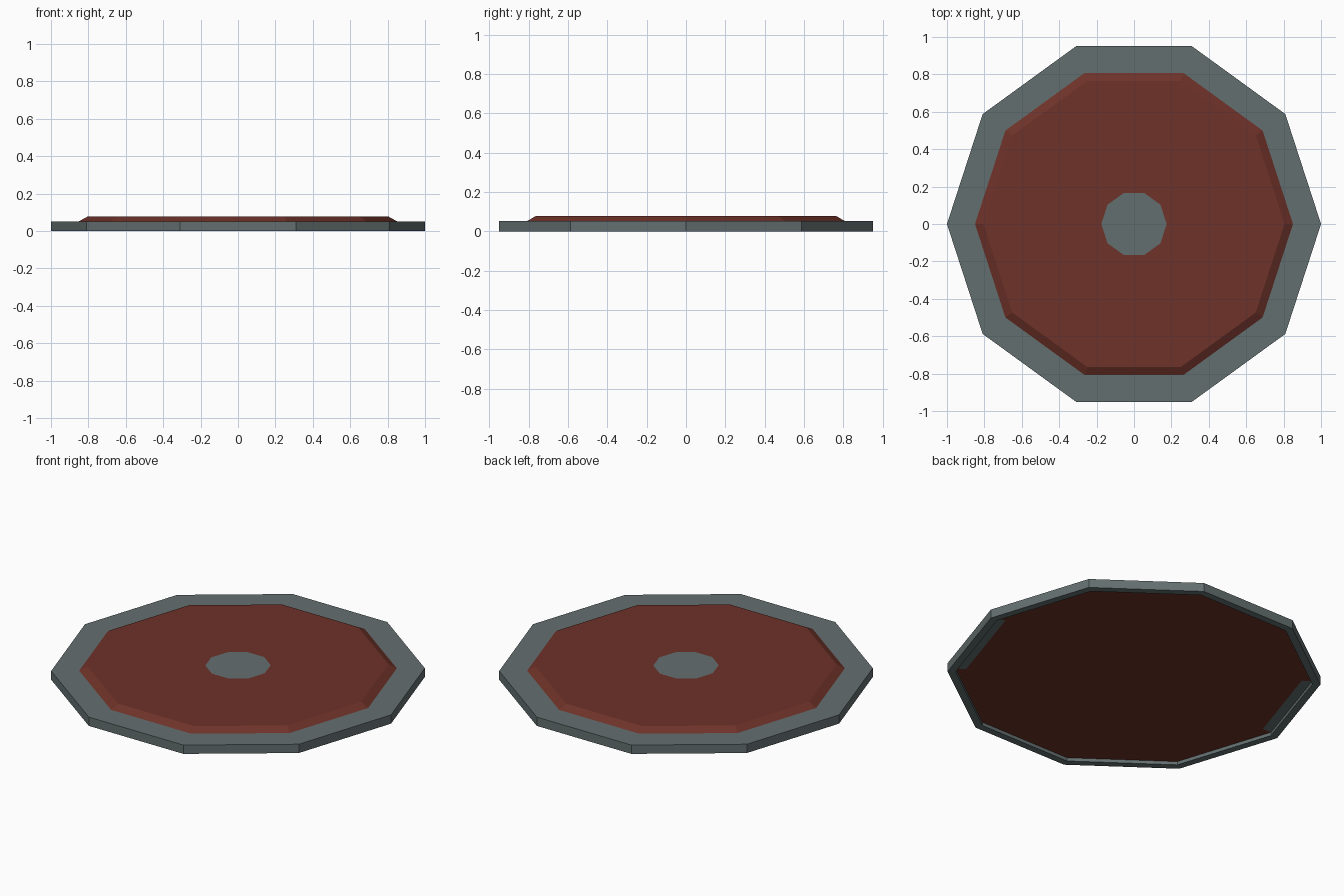
import bpy, bmesh, math

SIDES = 10

cube = bpy.data.objects.get("Cube")
if cube:
    bpy.data.objects.remove(cube, do_unlink=True)


def material(name, colour):
    mat = bpy.data.materials.new(name)
    mat.use_nodes = True
    mat.diffuse_color = (*colour, 1)
    bsdf = next(n for n in mat.node_tree.nodes if n.type == 'BSDF_PRINCIPLED')
    bsdf.inputs["Base Color"].default_value = (*colour, 1)
    return mat


GREY = material("slate grey", (0.127, 0.159, 0.162))
RED = material("brick red", (0.156, 0.032, 0.022))


def lathe(name, profile, paint, cap=False):
    """Turn (radius, height) points, listed bottom-outside to top-inside,
    into a ten-sided solid; paint(band, side) picks the material slot."""
    bm = bmesh.new()
    rings = []
    for r, z in profile:
        angles = [math.tau * i / SIDES for i in range(SIDES)]
        rings.append([bm.verts.new((r * math.cos(a), r * math.sin(a), z)) for a in angles])
    for band, (low, high) in enumerate(zip(rings, rings[1:])):
        for i in range(SIDES):
            j = (i + 1) % SIDES
            face = bm.faces.new((low[i], low[j], high[j], high[i]))
            face.material_index = paint(band, i)
    if cap:
        face = bm.faces.new(rings[-1])
        face.material_index = paint(len(rings) - 1, 0)
    mesh = bpy.data.meshes.new(name)
    bm.to_mesh(mesh)
    bm.free()
    mesh.materials.append(GREY)
    mesh.materials.append(RED)
    obj = bpy.data.objects.new(name, mesh)
    bpy.context.collection.objects.link(obj)
    return obj


# Outer rim: inner lip, bottom edge, outer wall, flat top ledge
lathe("rim", [(0.957, 0.02), (0.957, 0), (1, 0), (1, 0.052), (0.85, 0.052)],
      lambda band, side: 0)

# Raised pad: sloped edge and flat top with a flush grey centre
lathe("pad", [(0.85, 0.052), (0.805, 0.077), (0.175, 0.077)],
      lambda band, side: 0 if band == 2 else 1, cap=True)

# Recessed underside: red, with a grey strip on two opposite edges
under = lathe("underside", [(0.957, 0.02), (0.90, 0.02)],
              lambda band, side: 0 if band == 0 and side in (4, 9) else 1, cap=True)
under.data.flip_normals()
